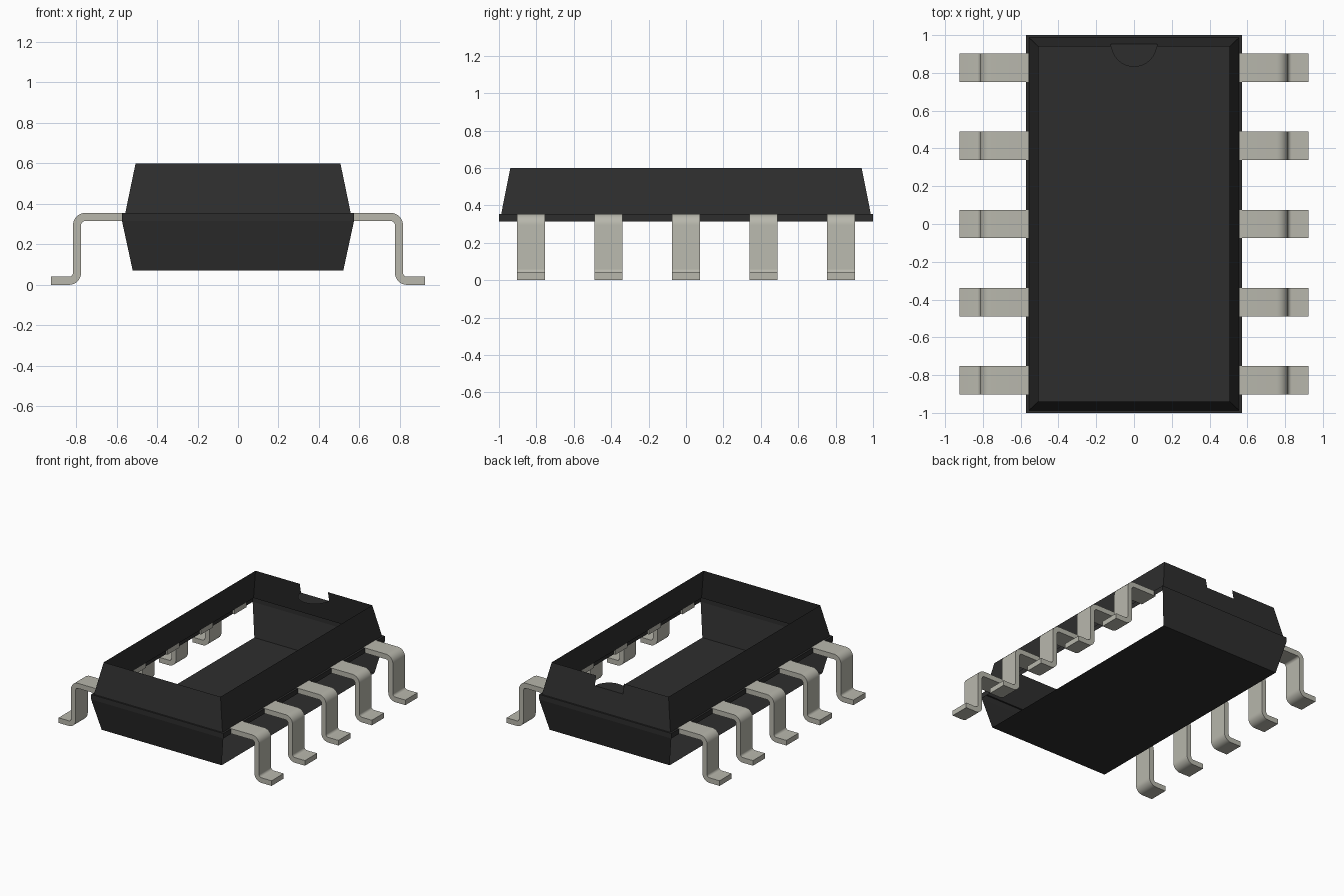
import bpy, bmesh, math
from mathutils import Vector

cube = bpy.data.objects.get("Cube")
if cube:
    bpy.data.objects.remove(cube, do_unlink=True)


def material(name, colour):
    mat = bpy.data.materials.new(name)
    mat.use_nodes = True
    mat.diffuse_color = (*colour, 1)
    bsdf = next(n for n in mat.node_tree.nodes if n.type == "BSDF_PRINCIPLED")
    bsdf.inputs["Base Color"].default_value = (*colour, 1)
    return mat


def finish(bm, name, mat):
    mesh = bpy.data.meshes.new(name)
    bm.to_mesh(mesh)
    bm.free()
    mesh.materials.append(mat)
    obj = bpy.data.objects.new(name, mesh)
    bpy.context.collection.objects.link(obj)
    return obj


black = material("charcoal plastic", (0.027, 0.027, 0.027))
metal = material("warm grey metal", (0.48, 0.475, 0.415))

# Notch dimensions
NOTCH_R, NOTCH_Z = 0.122, 0.525

# Package shell: stacked rectangles, open top, lower long sides left open
sections = [(0.52, 0.945, 0.07), (0.573, 1, 0.315), (0.573, 1, 0.354),
            (0.557, 0.988, 0.354), (0.506, 0.939, 0.6)]
bm = bmesh.new()
rings = [[bm.verts.new((sx * hx, sy * hy, z))
          for sx, sy in ((-1, -1), (1, -1), (1, 1), (-1, 1))]
         for hx, hy, z in sections]
bm.faces.new(rings[0][::-1])
notch_y = 0
for level, (low, high) in enumerate(zip(rings, rings[1:])):
    for i in range(4):
        j = (i + 1) % 4
        if level == 0 and i in (1, 3):
            continue
        face = [low[i], low[j], high[j], high[i]]
        if level == 3 and i == 2:
            # Back wall with a rectangular notch in its top edge
            a, b = low[i].co, high[i].co
            notch_y = a.y + (b.y - a.y) * (NOTCH_Z - a.z) / (b.z - a.z)
            corners = ((-1, b.y, b.z), (-1, notch_y, NOTCH_Z),
                       (1, notch_y, NOTCH_Z), (1, b.y, b.z))
            face[3:3] = [bm.verts.new((s * NOTCH_R, y, z)) for s, y, z in corners]
        bm.faces.new(face)
finish(bm, "package_shell", black)

# Half-round floor of the orientation notch
bm = bmesh.new()
steps = 16
bm.faces.new([bm.verts.new((NOTCH_R * math.cos(t), notch_y + NOTCH_R * math.sin(t), NOTCH_Z))
              for t in (math.pi + math.pi * k / steps for k in range(steps + 1))])
finish(bm, "notch_floor", black)


# Gull-wing pin: a strip along a bent centre line
def pin_mesh():
    half, radius, bend = 0.02, 0.04, 8
    up = Vector((0, 0, 1))
    path = [(Vector((0.558, 0, 0.335)), up)]
    for k in range(bend + 1):
        t = math.pi / 2 * (1 - k / bend)
        n = Vector((math.cos(t), 0, math.sin(t)))
        path.append((Vector((0.755, 0, 0.295)) + n * radius, n))
    for k in range(bend + 1):
        t = math.pi * (1 + k / bend / 2)
        n = Vector((math.cos(t), 0, math.sin(t)))
        path.append((Vector((0.835, 0, 0.06)) + n * radius, -n))
    path.append((Vector((0.923, 0, 0.02)), up))

    bm = bmesh.new()
    side = Vector((0, 0.075, 0))
    loops = [[bm.verts.new(p + a * side + b * half * n)
              for a, b in ((-1, -1), (1, -1), (1, 1), (-1, 1))] for p, n in path]
    for one, two in zip(loops, loops[1:]):
        for i in range(4):
            j = (i + 1) % 4
            bm.faces.new((one[i], one[j], two[j], two[i]))
    bm.faces.new(loops[0])
    bm.faces.new(loops[-1])
    bmesh.ops.recalc_face_normals(bm, faces=bm.faces)
    return bm


# Five pins on each long side
for label, turn in (("left", 0), ("right", math.pi)):
    for k in range(5):
        pin = finish(pin_mesh(), f"{label}_pin_{k + 1}", metal)
        pin.data.shade_smooth()
        pin.data.set_sharp_from_angle(angle=math.radians(35))
        pin.rotation_euler.z = turn
        pin.location.y = (k - 2) * 0.414
